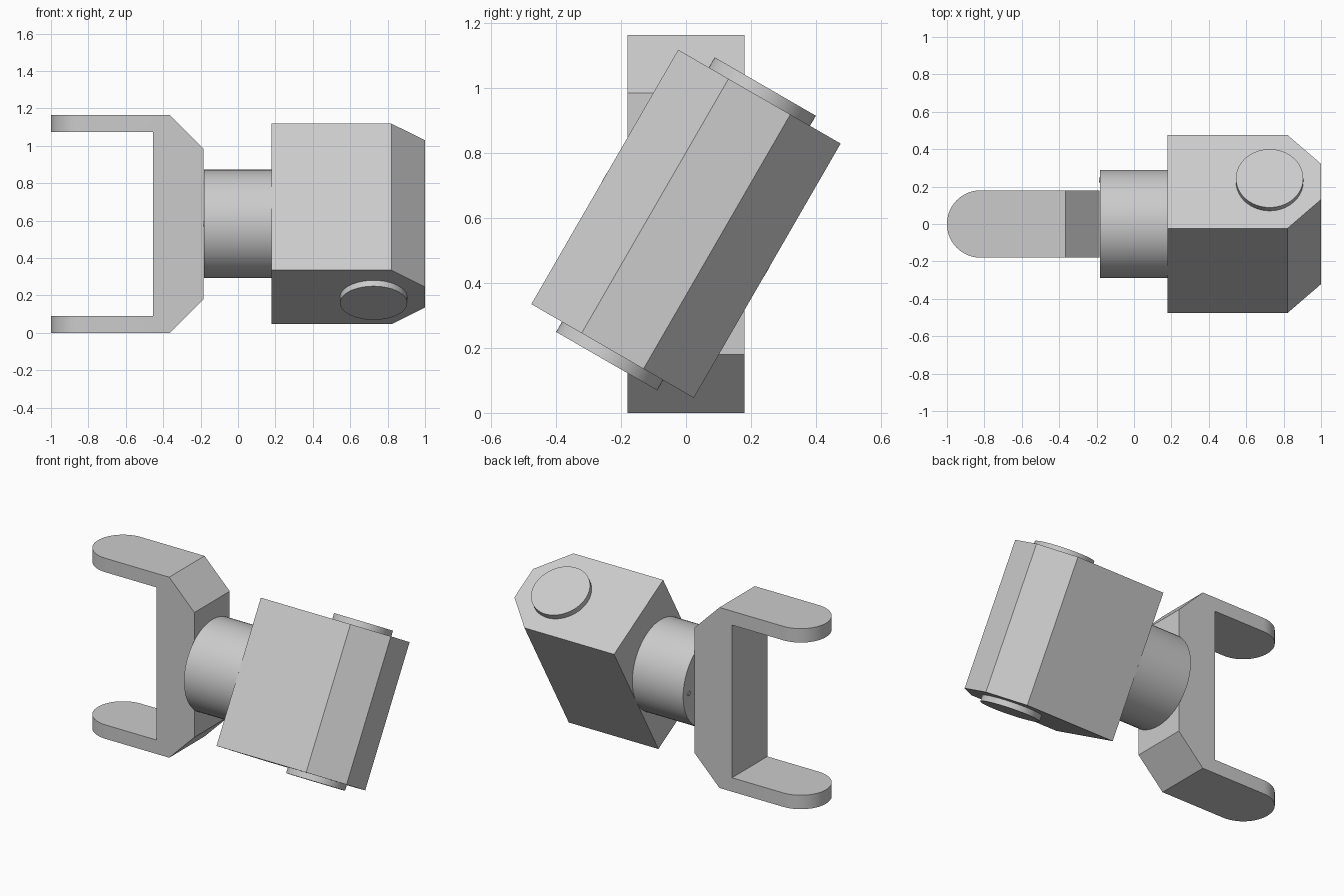
import bpy
import bmesh
import math
from mathutils import Matrix, Vector

cube = bpy.data.objects.get("Cube")
if cube:
    bpy.data.objects.remove(cube, do_unlink=True)

MID = 0.5825                                   # height of the swivel axis
GREY = (0.6, 0.6, 0.6, 1.0)
mat = bpy.data.materials.new("plain grey")
mat.use_nodes = True
mat.diffuse_color = GREY
mat.node_tree.nodes["Principled BSDF"].inputs["Base Color"].default_value = GREY


def finish(name, bm, matrix=Matrix()):
    """Turn a bmesh into a shaded, coloured object."""
    bmesh.ops.recalc_face_normals(bm, faces=bm.faces)
    mesh = bpy.data.meshes.new(name)
    bm.to_mesh(mesh)
    bm.free()
    mesh.materials.append(mat)
    obj = bpy.data.objects.new(name, mesh)
    bpy.context.collection.objects.link(obj)
    obj.matrix_world = matrix
    bpy.ops.object.select_all(action='DESELECT')
    obj.select_set(True)
    bpy.context.view_layer.objects.active = obj
    bpy.ops.object.shade_smooth_by_angle(angle=math.radians(30))
    return obj


def prism(points, depth):
    """Extrude a closed outline along a vector."""
    bm = bmesh.new()
    face = bm.faces.new([bm.verts.new(p) for p in points])
    out = bmesh.ops.extrude_face_region(bm, geom=[face])
    moved = [v for v in out["geom"] if isinstance(v, bmesh.types.BMVert)]
    bmesh.ops.translate(bm, vec=Vector(depth), verts=moved)
    return bm


def cylinder(name, radius, depth, matrix, segments=64):
    bm = bmesh.new()
    bmesh.ops.create_cone(bm, cap_ends=True, segments=segments,
                          radius1=radius, radius2=radius, depth=depth)
    return finish(name, bm, matrix)


# Fork: half outline mirrored about the swivel axis, arm tips rounded
half = [(-1, 0.09), (-1, 0), (-0.365, 0), (-0.185, 0.18)]
upper = [(x, 2 * MID - z) for x, z in reversed(half)]
outline = half + upper + [(-0.455, 2 * MID - 0.09), (-0.455, 0.09)]
fork = prism([(x, -0.18, z) for x, z in outline], (0, 0.36, 0))
tips = [e for e in fork.edges
        if all(v.co.x < -0.99 for v in e.verts)
        and abs(e.verts[0].co.z - e.verts[1].co.z) > 0.01]
bmesh.ops.bevel(fork, geom=tips, offset=0.1795, offset_type='OFFSET',
                segments=14, profile=0.5, affect='EDGES')
finish("fork", fork)

# Swivel barrel and its small locating pin
along_x = Matrix.Rotation(math.pi / 2, 4, 'Y')
cylinder("swivel_barrel", 0.29, 0.365, Matrix.Translation((0, 0, MID)) @ along_x)
cylinder("locating_pin", 0.014, 0.01,
         Matrix.Translation((-0.183, 0.235, MID)) @ along_x, 16)

# Tilted housing block with chamfered outer corners
tilt = Matrix.Translation((0, 0, MID)) @ Matrix.Rotation(math.radians(-30), 4, 'X')
side = [(0.18, -0.289), (0.82, -0.289), (1, -0.11)]
plan = side + [(x, -y) for x, y in reversed(side)]
finish("housing", prism([(x, y, -0.4525) for x, y in plan], (0, 0, 0.905)), tilt)

# Round caps on both ends of the housing
for name, sign in (("upper_cap", 1), ("lower_cap", -1)):
    cylinder(name, 0.18, 0.036,
             tilt @ Matrix.Translation((0.725, 0, sign * 0.4705)))
